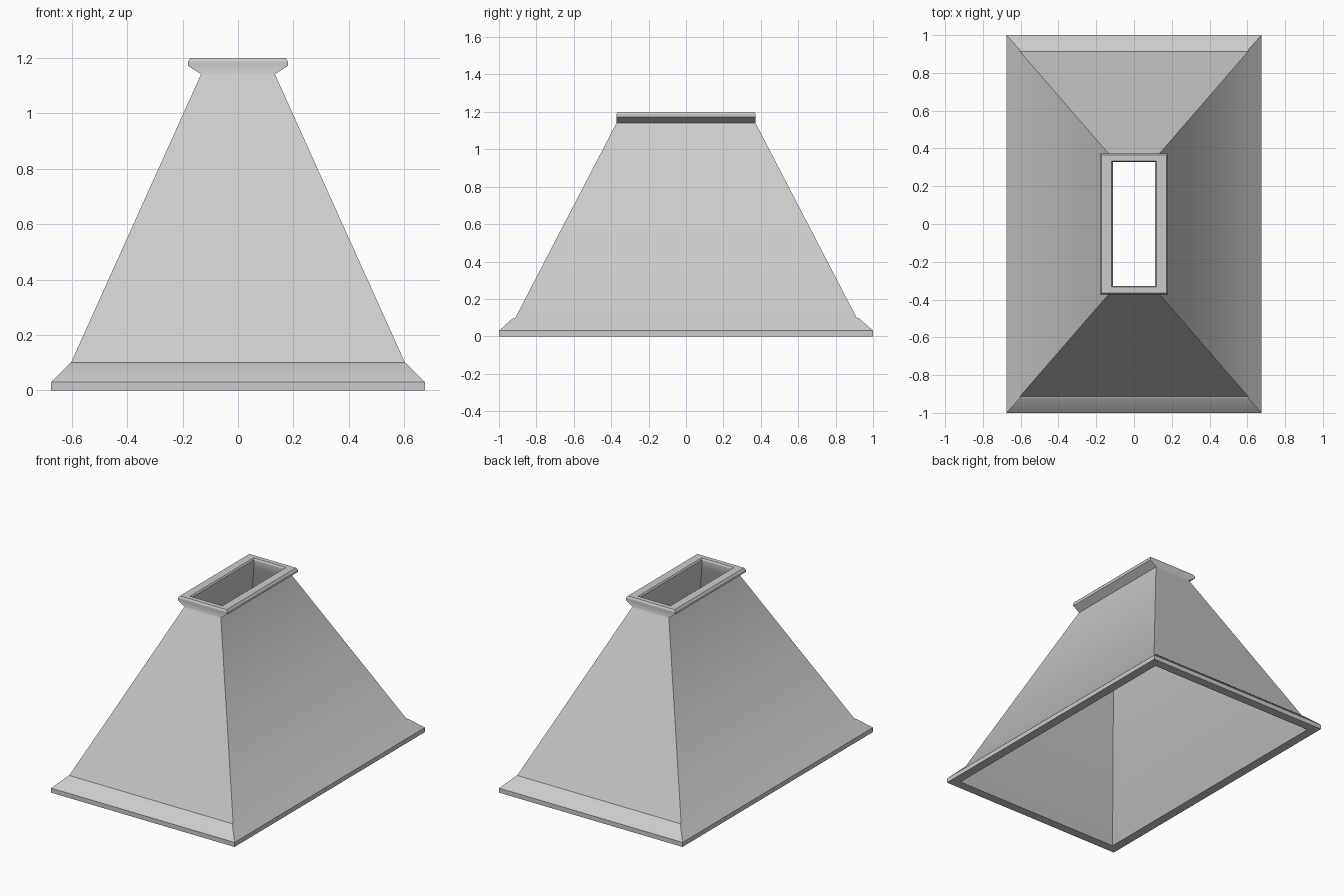
import bpy
import bmesh

cube = bpy.data.objects.get("Cube")
if cube:
    bpy.data.objects.remove(cube, do_unlink=True)


def make_material(name, color):
    mat = bpy.data.materials.new(name)
    mat.use_nodes = True
    mat.diffuse_color = color
    mat.node_tree.nodes["Principled BSDF"].inputs["Base Color"].default_value = color
    return mat


def loft_rectangles(name, sections, mat):
    """Closed tapering shell: rectangular rings (half x, half y, z) joined in a loop."""
    bm = bmesh.new()
    signs = [(-1, -1), (1, -1), (1, 1), (-1, 1)]
    rings = [[bm.verts.new((sx * hx, sy * hy, z)) for sx, sy in signs]
             for hx, hy, z in sections]
    for low, high in zip(rings, rings[1:] + rings[:1]):
        for i in range(4):
            j = (i + 1) % 4
            bm.faces.new((low[i], low[j], high[j], high[i]))
    bmesh.ops.recalc_face_normals(bm, faces=bm.faces)
    mesh = bpy.data.meshes.new(name)
    bm.to_mesh(mesh)
    bm.free()
    mesh.materials.append(mat)
    obj = bpy.data.objects.new(name, mesh)
    bpy.context.collection.objects.link(obj)
    return obj


# Base flange and sloping outer walls
outer = [
    (0.675, 1.0, 0.0),
    (0.675, 1.0, 0.03),
    (0.607, 0.925, 0.097),
    (0.603, 0.912, 0.1),
    (0.135, 0.373, 1.138),
]
# Collar flaring sideways above the neck
collar = [
    (0.132, 0.372, 1.14),
    (0.18, 0.372, 1.172),
    (0.18, 0.372, 1.188),
    (0.172, 0.365, 1.2),
]
# Open duct running back down to the base
inner = [
    (0.119, 0.334, 1.2),
    (0.112, 0.328, 1.19),
    (0.112, 0.328, 1.138),
    (0.615, 0.94, 0.0),
]

grey = make_material("light grey metal", (0.6, 0.6, 0.6, 1.0))
hood = loft_rectangles("hood_shell", outer + collar + inner, grey)

bpy.ops.object.select_all(action="DESELECT")
hood.select_set(True)
bpy.context.view_layer.objects.active = hood
bpy.ops.object.shade_smooth_by_angle(angle=0.52)
